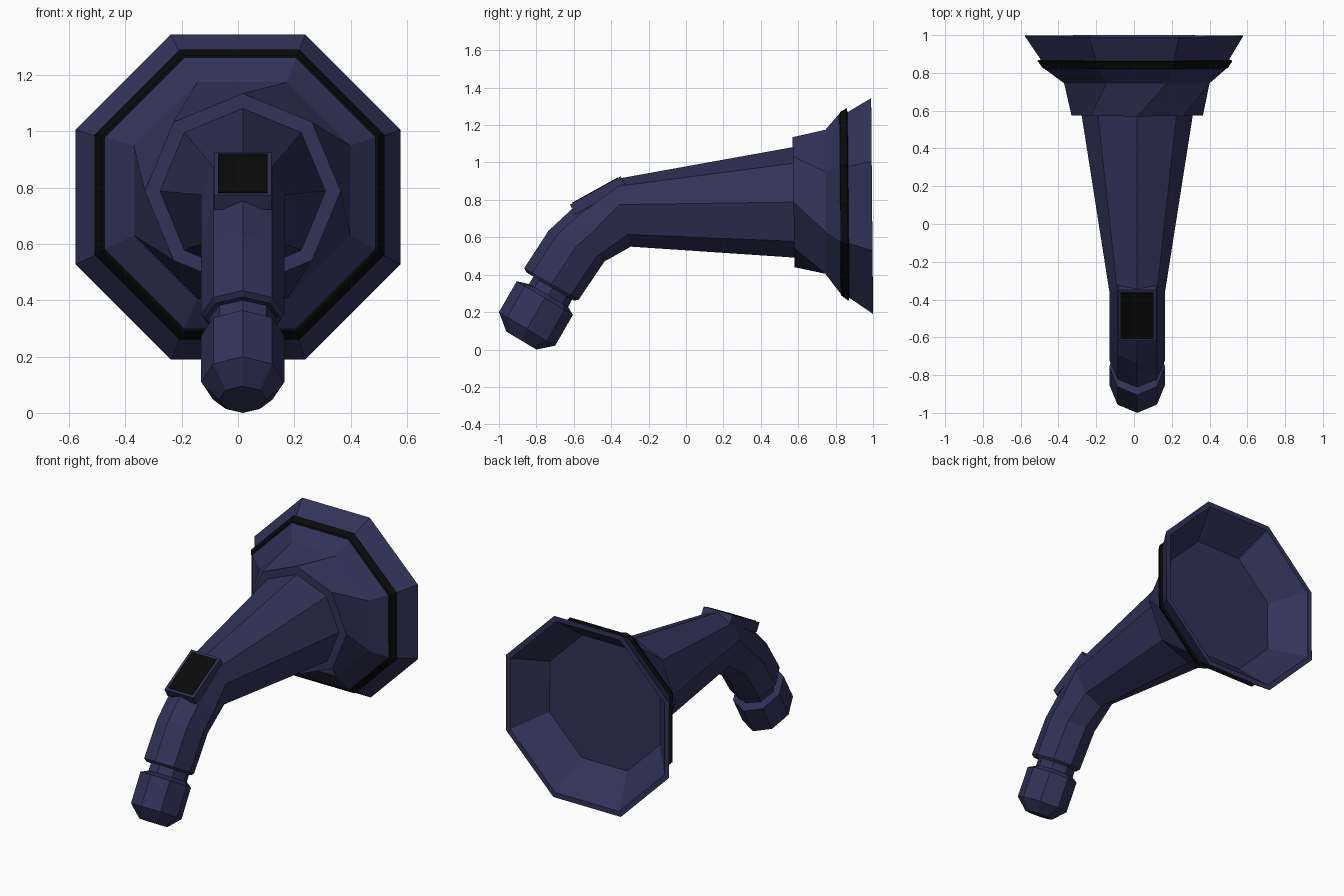
import bpy, bmesh, math
from mathutils import Matrix, Vector

if "Cube" in bpy.data.objects:
    bpy.data.objects.remove(bpy.data.objects["Cube"])

CX = 0.017  # the tube sits slightly off the bell's centre


def material(name, colour):
    m = bpy.data.materials.new(name)
    m.diffuse_color = (*colour, 1)
    m.use_nodes = True
    m.node_tree.nodes["Principled BSDF"].inputs["Base Color"].default_value = m.diffuse_color
    return m


NAVY = material("navy", (0.032, 0.032, 0.1))
BLACK = material("black", (0.003, 0.003, 0.003))


def ring(top, bottom, width, cx=CX, mid=None, flat=False):
    """Octagon through (y, z) top and bottom points; flat puts a side on top."""
    t, b = Vector(top), Vector(bottom)
    m = Vector(mid) if mid else (t + b) / 2
    turn, grow = (math.pi / 8, 1 / math.cos(math.pi / 8)) if flat else (0, 1)
    pts = []
    for k in range(8):
        a = k * math.pi / 4 + turn
        c, s = math.cos(a) * grow, math.sin(a) * grow
        p = m + (t - m) * c if c > 0 else m + (b - m) * -c
        pts.append((cx + width * s, p.x, p.y))
    return pts


def flat_ring(y, z, r, cx, tilt=0.0):
    return ring((y - tilt, z + r), (y + tilt, z - r), r, cx, flat=True)


def finish(name, bm, mat):
    bmesh.ops.recalc_face_normals(bm, faces=bm.faces)
    mesh = bpy.data.meshes.new(name)
    bm.to_mesh(mesh)
    bm.free()
    mesh.materials.append(mat)
    ob = bpy.data.objects.new(name, mesh)
    bpy.context.collection.objects.link(ob)
    return ob


def loft(name, rings, mat, closed=False):
    bm = bmesh.new()
    loops = [[bm.verts.new(p) for p in r] for r in rings]
    pairs = list(zip(loops, loops[1:]))
    if closed:
        pairs.append((loops[-1], loops[0]))
    else:
        bm.faces.new(loops[0])
        bm.faces.new(loops[-1])
    for a, b in pairs:
        for i in range(8):
            j = (i + 1) % 8
            bm.faces.new((a[i], a[j], b[j], b[i]))
    return finish(name, bm, mat)


# Tapered body, elbow, stem, neck groove and rounded tip
loft("horn_body", [
    ring((0.60, 1.087), (0.60, 0.49), 0.298),
    ring((-0.355, 0.915), (-0.295, 0.55), 0.148, mid=(-0.355, 0.775)),
    ring((-0.60, 0.76), (-0.41, 0.485), 0.148),
    ring((-0.735, 0.635), (-0.435, 0.472), 0.148),
    ring((-0.865, 0.435), (-0.575, 0.265), 0.148),
    ring((-0.853, 0.412), (-0.60, 0.262), 0.135),
    ring((-0.81, 0.400), (-0.605, 0.275), 0.118),
    ring((-0.84, 0.350), (-0.63, 0.228), 0.118),
    ring((-0.905, 0.365), (-0.605, 0.185), 0.148),
    ring((-1.0, 0.20), (-0.70, 0.02), 0.148),
    ring((-0.96, 0.095), (-0.80, 0.0), 0.085),
], NAVY)

# Collar twisting into the flared bell, with a hollow mouth
loft("bell", [
    ring((0.57, 1.135), (0.58, 0.44), 0.348),
    flat_ring(0.745, 0.79, 0.385, 0.015),
    flat_ring(0.822, 0.78, 0.48, 0.007, 0.003),
    flat_ring(0.865, 0.773, 0.494, 0.005, 0.004),
    flat_ring(0.995, 0.767, 0.577, 0.0, 0.005),
    flat_ring(0.995, 0.767, 0.545, 0.0, 0.005),
    flat_ring(0.81, 0.78, 0.39, 0.007, 0.004),
], NAVY)

# Raised black band around the bell
loft("bell_band", [
    flat_ring(0.822, 0.78, 0.465, 0.007, 0.003),
    flat_ring(0.826, 0.78, 0.49, 0.007, 0.003),
    flat_ring(0.864, 0.775, 0.515, 0.005, 0.005),
    flat_ring(0.872, 0.773, 0.48, 0.005, 0.005),
], BLACK, closed=True)


# Tilted plate on the elbow with a black inset
def slab(name, size, lift, mat):
    slope = math.atan2(0.15, 0.27)
    place = (Matrix.Translation((CX, -0.485, 0.85)) @ Matrix.Rotation(slope, 4, 'X')
             @ Matrix.Translation((0, 0, lift)) @ Matrix.Diagonal((*size, 1)))
    bm = bmesh.new()
    bmesh.ops.create_cube(bm, size=1, matrix=place)
    return finish(name, bm, mat)


slab("plate", (0.205, 0.31, 0.06), -0.03, NAVY)
slab("plate_inset", (0.175, 0.28, 0.01), -0.002, BLACK)
